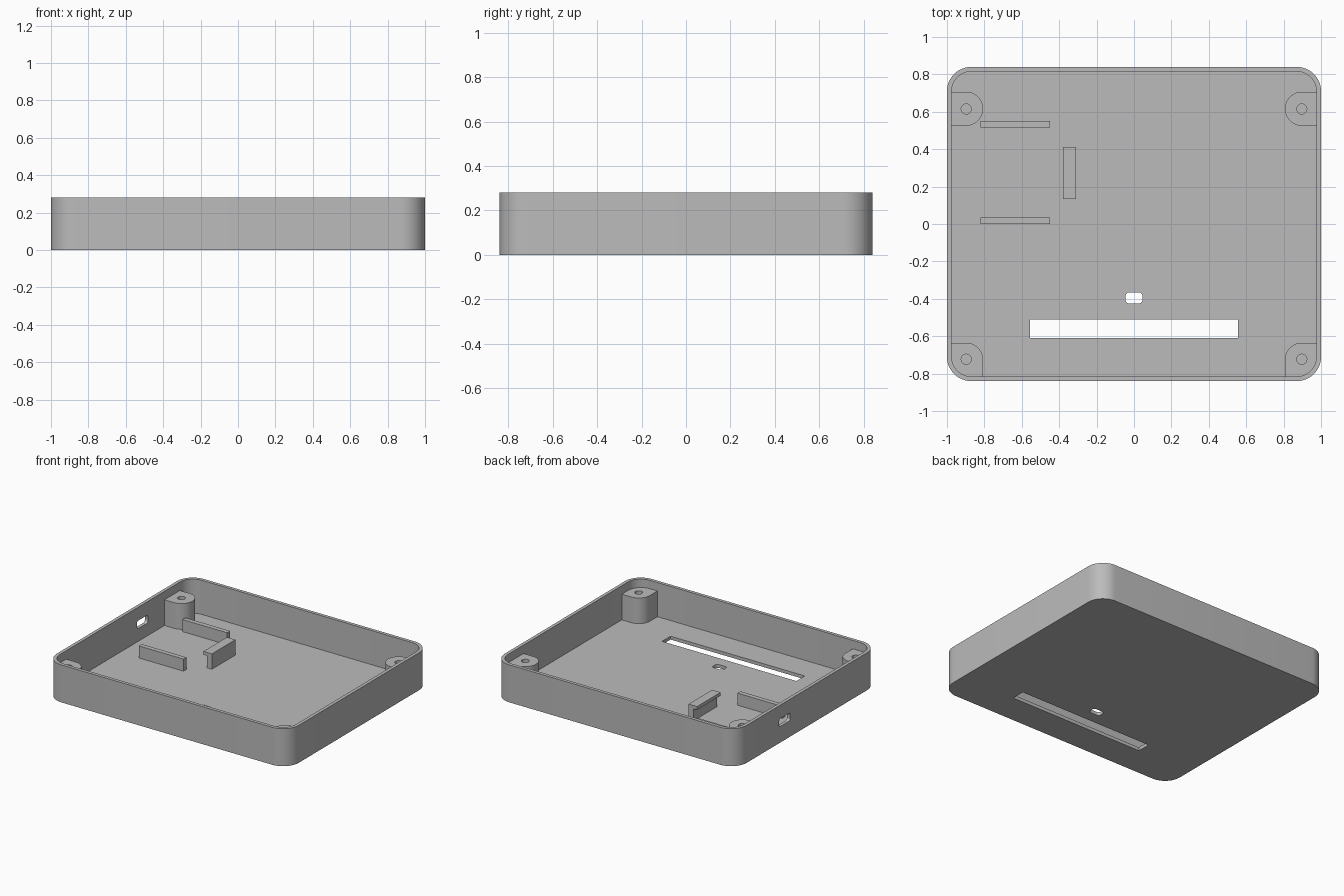
import bpy, bmesh
from math import pi, cos, sin, radians
from mathutils import Vector

if "Cube" in bpy.data.objects:
    bpy.data.objects.remove(bpy.data.objects["Cube"], do_unlink=True)

grey = bpy.data.materials.new("plain grey")
grey.use_nodes = True
grey.diffuse_color = (0.5, 0.5, 0.5, 1)
grey.node_tree.nodes["Principled BSDF"].inputs["Base Color"].default_value = (0.5, 0.5, 0.5, 1)

FLOOR = 0.025      # floor thickness
HEIGHT = 0.28
WALL = 0.025
POST_TOP = 0.217


def rounded(x0, x1, y0, y1, radii, steps=12):
    """Rectangle outline; radii run from the -x-y corner counter-clockwise."""
    corners = [(x0, y0, 1, 1), (x1, y0, -1, 1), (x1, y1, -1, -1), (x0, y1, 1, -1)]
    points = []
    for i, ((x, y, sx, sy), r) in enumerate(zip(corners, radii)):
        if r == 0:
            points.append((x, y))
            continue
        for k in range(steps + 1):
            a = pi + i * pi / 2 + k / steps * pi / 2
            points.append((x + sx * r + r * cos(a), y + sy * r + r * sin(a)))
    return points


def box(x0, x1, y0, y1):
    return rounded(x0, x1, y0, y1, [0] * 4)


def circle(x, y, r, n=32):
    return [(x + r * cos(2 * pi * k / n), y + r * sin(2 * pi * k / n)) for k in range(n)]


def prism(name, outline, lo, hi, axis="z"):
    """Extrude an outline along z (xy outline), x (yz outline) or y (xz outline)."""
    place = {"z": lambda a, b, h: (a, b, h),
             "x": lambda a, b, h: (h, a, b),
             "y": lambda a, b, h: (a, h, b)}[axis]
    bm = bmesh.new()
    face = bm.faces.new([bm.verts.new(place(a, b, lo)) for a, b in outline])
    new = bmesh.ops.extrude_face_region(bm, geom=[face])["geom"]
    bmesh.ops.translate(bm, vec=Vector(place(0, 0, hi - lo)),
                        verts=[v for v in new if isinstance(v, bmesh.types.BMVert)])
    bmesh.ops.recalc_face_normals(bm, faces=bm.faces)
    mesh = bpy.data.meshes.new(name)
    bm.to_mesh(mesh)
    bm.free()
    mesh.materials.append(grey)
    obj = bpy.data.objects.new(name, mesh)
    bpy.context.collection.objects.link(obj)
    return obj


def cut(obj, cutters):
    """Subtract the cutters, bake the result and discard them."""
    for c in cutters:
        c.hide_render = True
        mod = obj.modifiers.new("cut", "BOOLEAN")
        mod.operation, mod.solver, mod.object = "DIFFERENCE", "EXACT", c
    graph = bpy.context.evaluated_depsgraph_get()
    baked = bpy.data.meshes.new_from_object(obj.evaluated_get(graph))
    obj.modifiers.clear()
    obj.data = baked
    for c in cutters:
        bpy.data.objects.remove(c, do_unlink=True)


# Open tray with its floor slot, button hole and side port
tray = prism("tray", rounded(-1, 1, -0.84, 0.84, [0.13] * 4), 0, HEIGHT)
cut(tray, [
    prism("cavity", rounded(-1 + WALL, 1 - WALL, -0.84 + WALL, 0.84 - WALL, [0.105] * 4), FLOOR, 0.4),
    prism("floor_slot", box(-0.555, 0.555, -0.61, -0.51), -0.1, 0.1),
    prism("button_hole", rounded(-0.045, 0.045, -0.425, -0.365, [0.02] * 4, 6), -0.1, 0.1),
    prism("side_port", rounded(0.2, 0.33, 0.12, 0.18, [0.018] * 4, 6), -1.1, -0.9, "x"),
])
parts = [tray]

# Screw posts, mirrored left and right
for side, s in (("right", 1), ("left", -1)):
    for end, y0, y1, radii, hole_y in (
            ("front", -0.825, -0.635, [0.11, 0, 0.09, 0], -0.723),
            ("back", 0.525, 0.707, [0, 0.09, 0.09, 0], 0.615)):
        outline = [(s * x, y) for x, y in rounded(-0.985, -0.807, y0, y1, radii)]
        post = prism(f"{end}_{side}_screw_post", outline, FLOOR / 2, POST_TOP)
        cut(post, [prism("screw_hole", circle(-0.897 * s, hole_y, 0.027), 0.06, 0.3)])
        parts.append(post)

# Board rails and hooked clip
for name, y in (("front_rail", 0), ("back_rail", 0.515)):
    parts.append(prism(name, box(-0.82, -0.45, y, y + 0.035), FLOOR / 2, 0.115))
hook = [(-0.35, FLOOR / 2), (-0.31, FLOOR / 2), (-0.31, 0.14),
        (-0.38, 0.14), (-0.38, 0.115), (-0.35, 0.115)]
parts.append(prism("board_clip", hook, 0.135, 0.412, "y"))

# Smooth rounded corners, crisp edges
bpy.ops.object.select_all(action="DESELECT")
for p in parts:
    p.select_set(True)
bpy.context.view_layer.objects.active = tray
bpy.ops.object.shade_smooth_by_angle(angle=radians(30))
